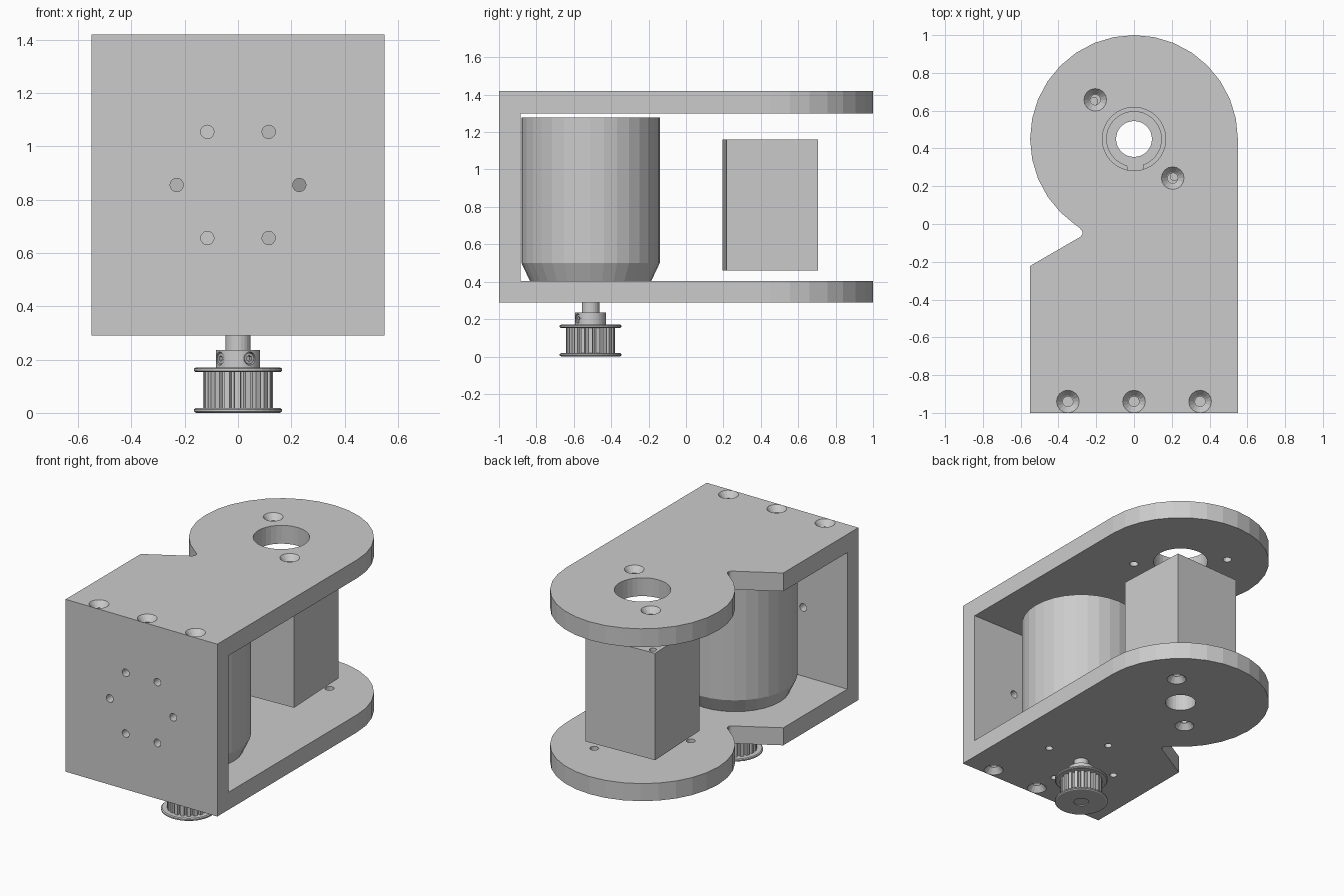
import bpy, bmesh
from math import sin, cos, pi, radians
from mathutils import Matrix, Vector

if "Cube" in bpy.data.objects:
    bpy.data.objects.remove(bpy.data.objects["Cube"])

T = Matrix.Translation


def finish(name, bm):
    bmesh.ops.remove_doubles(bm, verts=bm.verts, dist=1e-5)
    bmesh.ops.recalc_face_normals(bm, faces=bm.faces)
    me = bpy.data.meshes.new(name)
    bm.to_mesh(me)
    bm.free()
    ob = bpy.data.objects.new(name, me)
    bpy.context.collection.objects.link(ob)
    return ob


def prism(bm, pts, z0, z1, mat=Matrix()):
    lo = [bm.verts.new(mat @ Vector((x, y, z0))) for x, y in pts]
    hi = [bm.verts.new(mat @ Vector((x, y, z1))) for x, y in pts]
    bm.faces.new(lo[::-1])
    bm.faces.new(hi)
    for i in range(len(pts)):
        j = (i + 1) % len(pts)
        bm.faces.new((lo[i], lo[j], hi[j], hi[i]))


def lathe(bm, profile, n, mat=Matrix()):
    """Revolve (radius, z) points around local z and cap both ends."""
    rings = [[bm.verts.new(mat @ Vector((r * cos(2 * pi * k / n), r * sin(2 * pi * k / n), z)))
              for k in range(n)] for r, z in profile]
    for a, b in zip(rings, rings[1:]):
        for k in range(n):
            m = (k + 1) % n
            bm.faces.new((a[k], a[m], b[m], b[k]))
    bm.faces.new(rings[0][::-1])
    bm.faces.new(rings[-1])


def cyl(bm, r, z0, z1, n=16, mat=Matrix()):
    lathe(bm, [(r, z0), (r, z1)], n, mat)


def cut(ob, bm):
    tool = finish("cutter", bm)
    tool.hide_render = True
    mod = ob.modifiers.new("cut", 'BOOLEAN')
    mod.operation, mod.solver, mod.object = 'DIFFERENCE', 'EXACT', tool
    bpy.context.view_layer.objects.active = ob
    bpy.ops.object.modifier_apply(modifier=mod.name)
    bpy.data.objects.remove(tool)


def rect(x0, x1, y0, y1):
    return [(x0, y0), (x1, y0), (x1, y1), (x0, y1)]


Z0, Z1 = 0.29, 1.42
PIVOT = (0, 0.45)
MOTOR_Y = -0.51

# U-shaped frame: plate outline extruded to full height, then hollowed
outline = [(-0.55, -1), (0.55, -1)]
for k in range(21):
    a = 2 * pi * k / 32
    outline.append((0.55 * cos(a), PIVOT[1] + 0.55 * sin(a)))
outline += [(-0.316, 0.0), (-0.287, -0.022), (-0.274, -0.038), (-0.273, -0.054),
            (-0.284, -0.068), (-0.55, -0.222)]
bm = bmesh.new()
prism(bm, outline, Z0, Z1)
frame = finish("frame", bm)
bm = bmesh.new()
prism(bm, rect(-0.8, 0.8, -0.885, 1.2), 0.405, 1.30)
cut(frame, bm)

# Frame holes
bm = bmesh.new()
sink = [(0.072, 0.012), (0.06, 0), (0.032, -0.035), (0.027, -0.037), (0.027, -0.2)]
flip = Matrix.Diagonal((1, 1, -1, 1))
for x in (-0.35, 0, 0.35):
    lathe(bm, sink, 16, T((x, -0.94, Z1)))
    lathe(bm, sink, 16, T((x, -0.94, Z0)) @ flip)
for s in (-1, 1):
    lathe(bm, sink, 16, T((0.205 * s, PIVOT[1] - 0.207 * s, Z1)))
    lathe(bm, sink, 16, T((0.205 * s, PIVOT[1] + 0.207 * s, Z0)) @ flip)
cyl(bm, 0.168, 1.2, 1.6, 32, T((*PIVOT, 0)))
cyl(bm, 0.095, 0.2, 0.5, 32, T((*PIVOT, 0)))
for k in range(6):
    a = k * pi / 3
    cyl(bm, 0.025, -0.2, 0.2, 16,
        T((0.23 * cos(a), -0.94, 0.855 + 0.23 * sin(a))) @ Matrix.Rotation(pi / 2, 4, 'X'))
for k in range(4):
    a = k * pi / 2
    cyl(bm, 0.023, 0.2, 0.5, 16, T((0.26 * cos(a), MOTOR_Y + 0.26 * sin(a), 0)))
cut(frame, bm)

# Square block on the pivot, slightly turned, with keyed bore and screw holes
turn = T((*PIVOT, 0)) @ Matrix.Rotation(radians(2.5), 4, 'Z')
bm = bmesh.new()
prism(bm, rect(-0.245, 0.245, -0.245, 0.245), 0.46, 1.16, turn)
block = finish("pivot_block", bm)
bm = bmesh.new()
cyl(bm, 0.145, 0.3, 1.3, 32, turn)
cut(block, bm)
bm = bmesh.new()
prism(bm, rect(-0.042, 0.042, -0.175, -0.1), 0.3, 1.3, turn)
for s in (-1, 1):
    cyl(bm, 0.022, 0.96, 1.3, 12, turn @ T((0.205 * s, -0.207 * s, 0)))
    cyl(bm, 0.022, 0.3, 0.66, 12, turn @ T((0.205 * s, 0.207 * s, 0)))
cut(block, bm)

# Motor body and shaft
axis = T((0, MOTOR_Y, 0))
bm = bmesh.new()
lathe(bm, [(0.325, 0.405), (0.37, 0.50), (0.37, 1.277)], 32, axis)
finish("motor", bm)
bm = bmesh.new()
cyl(bm, 0.047, 0.1, 0.45, 24, axis)
finish("motor_shaft", bm)

# Toothed pulley
teeth = []
N = 20
for k in range(N):
    for f, r in ((-0.30, 0.131), (0.22, 0.131), (0.32, 0.114), (0.60, 0.114)):
        a = 2 * pi * (k + f) / N
        teeth.append((r * cos(a), r * sin(a)))
bm = bmesh.new()
prism(bm, teeth, 0.012, 0.16, axis)
finish("pulley_teeth", bm)
bm = bmesh.new()
lathe(bm, [(0.047, 0.006), (0.047, 0), (0.157, 0), (0.165, 0.005), (0.165, 0.013),
           (0.159, 0.018), (0.1, 0.018)], 32, axis)
finish("pulley_lower_flange", bm)
bm = bmesh.new()
lathe(bm, [(0.1, 0.153), (0.159, 0.153), (0.165, 0.158), (0.165, 0.166),
           (0.157, 0.171), (0.05, 0.171)], 32, axis)
finish("pulley_upper_flange", bm)

# Hub with two set screws at right angles
bm = bmesh.new()
cyl(bm, 0.083, 0.165, 0.236, 32, axis)
hub = finish("pulley_hub", bm)
side = [axis @ T((0, 0, 0.204)) @ Matrix.Rotation(radians(a), 4, 'Z') @ Matrix.Rotation(pi / 2, 4, 'Y')
        for a in (-57, -147)]
bm = bmesh.new()
for m in side:
    cyl(bm, 0.025, 0.06, 0.12, 16, m)
cut(hub, bm)
for i, m in enumerate(side):
    bm = bmesh.new()
    cyl(bm, 0.021, 0.05, 0.077, 16, m)
    screw = finish(f"set_screw_{i + 1}", bm)
    bm = bmesh.new()
    cyl(bm, 0.012, 0.062, 0.1, 6, m)
    cut(screw, bm)
